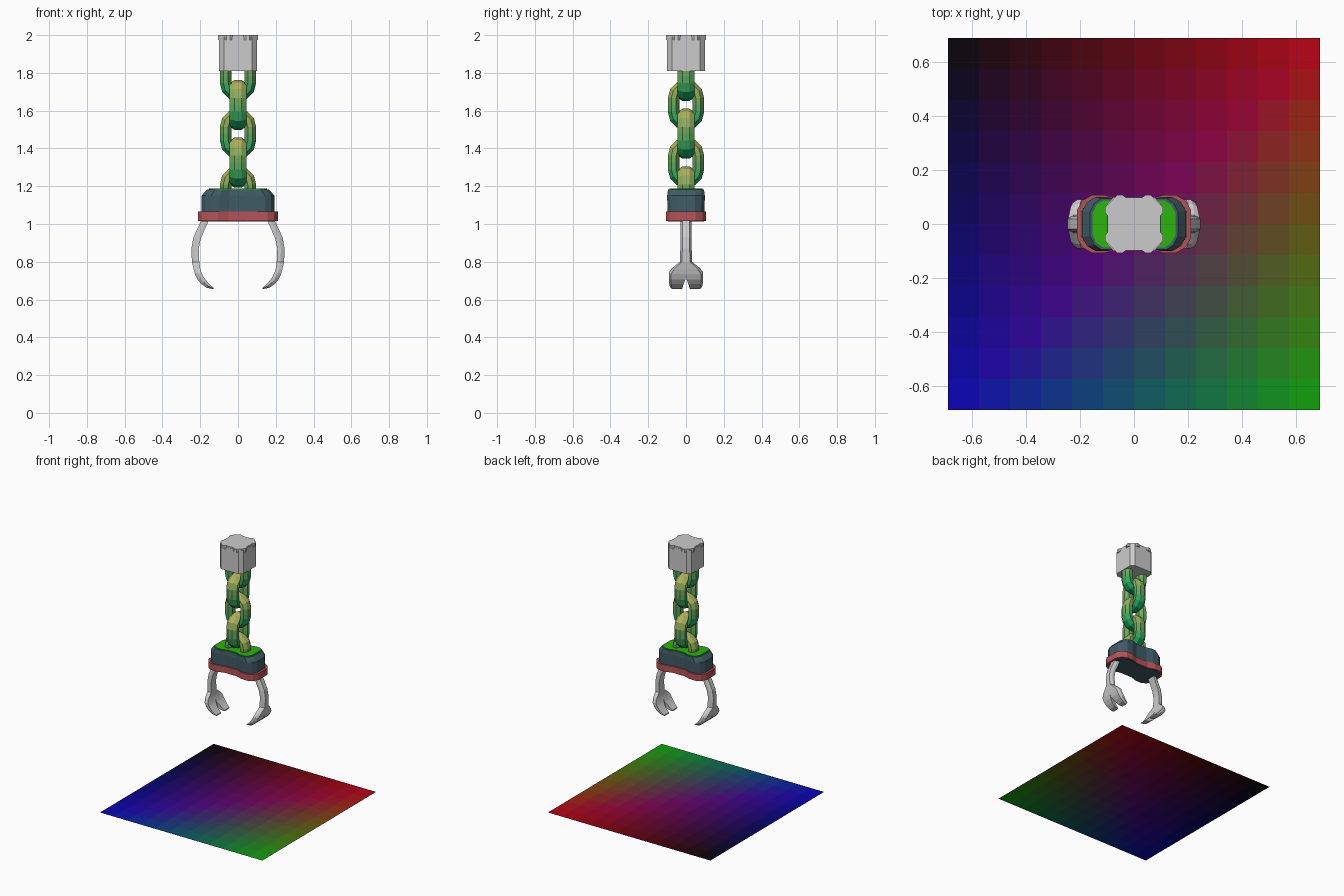
import bpy, bmesh
from math import sin, cos, pi

if "Cube" in bpy.data.objects:
    bpy.data.objects.remove(bpy.data.objects["Cube"])


def material(name, rgb):
    m = bpy.data.materials.new(name)
    m.diffuse_color = [(c / 255) ** 2.2 for c in rgb] + [1]
    m.use_nodes = True
    m.node_tree.nodes["Principled BSDF"].inputs["Base Color"].default_value = m.diffuse_color
    return m


def mix(a, b, t):
    return [p + (q - p) * t for p, q in zip(a, b)]


def finish(name, bm, mats=()):
    bmesh.ops.recalc_face_normals(bm, faces=bm.faces)
    me = bpy.data.meshes.new(name)
    bm.to_mesh(me)
    bm.free()
    for m in mats:
        me.materials.append(m)
    ob = bpy.data.objects.new(name, me)
    bpy.context.collection.objects.link(ob)
    return ob


def bridge(bm, a, b):
    n = len(a)
    return [bm.faces.new((a[i], a[(i + 1) % n], b[(i + 1) % n], b[i])) for i in range(n)]


def four_way(quarter):
    """Closed outline from a quarter profile running from +x towards +y."""
    q = list(quarter)
    half = q + [(-x, y) for x, y in reversed(q)]
    return half + [(-x, -y) for x, y in half]


def loft(name, outline, levels, mats=()):
    """Stack of scaled outlines: levels are (z, x scale, y scale)."""
    bm = bmesh.new()
    rings = [[bm.verts.new((x * sx, y * sy, z)) for x, y in outline] for z, sx, sy in levels]
    bm.faces.new(rings[0])
    bm.faces.new(rings[-1])
    for a, b in zip(rings, rings[1:]):
        bridge(bm, a, b)
    return finish(name, bm, mats)


# Floor plate, blended between its corner colours
RED, GREEN, BLUE = (190, 12, 20), (18, 172, 15), (12, 12, 190)
N, S = 12, 0.69
bm = bmesh.new()
grid = [[bm.verts.new((-S + 2 * S * i / N, -S + 2 * S * j / N, 0)) for j in range(N + 1)]
        for i in range(N + 1)]
floor_mats = []
for i in range(N):
    for j in range(N):
        f = bm.faces.new((grid[i][j], grid[i + 1][j], grid[i + 1][j + 1], grid[i][j + 1]))
        u, v = (i + .5) / N, (j + .5) / N
        r, b, g = min(u, v), 1 - max(u, v), max(u - v, 0)
        rgb = [12 * max(v - u, 0) + RED[k] * r + GREEN[k] * g + BLUE[k] * b for k in range(3)]
        f.material_index = len(floor_mats)
        floor_mats.append(material("floor_tint", rgb))
finish("floor_plate", bm, floor_mats)

# Chain links, alternating direction, green below fading to yellow above
STEPS = 10
link_mats = [material("link_tint", mix((25, 160, 92), (178, 176, 92), t / (STEPS - 1)))
             for t in range(STEPS)]


def chain_link(name, z, turned):
    R, L = 0.065, 0.036
    path = []
    for start, s in ((0, 1), (pi, -1)):
        path += [(start + pi * k / 6, s * L) for k in range(7)] + [(start + pi, 0)]
    bm = bmesh.new()
    rings = []
    for a, off in path:
        ring = []
        for k in range(8):
            t = 2 * pi * (k + .5) / 8
            r, d = R + 0.034 * cos(t), 0.048 * sin(t)
            x, h = r * cos(a), r * sin(a) + off
            ring.append(bm.verts.new((d, x, z + h) if turned else (x, d, z + h)))
        rings.append(ring)
    for i in range(len(rings)):
        for f in bridge(bm, rings[i - 1], rings[i]):
            t = (f.calc_center_median().z - z + 0.12) / 0.24
            f.material_index = max(0, min(STEPS - 1, int(t * STEPS)))
    finish(name, bm, link_mats)


for i in range(5):
    chain_link(f"chain_link_{i + 1}", 1.173 + 0.1525 * i, i % 2 == 1)

# Ceiling block with a lobed cap
loft("mount_block", four_way([(0.1, 0.075), (0.075, 0.1)]), [(1.81, 1, 1), (1.99, 1, 1)])
loft("mount_cap", four_way([(0.098, 0.03), (0.107, 0.042), (0.107, 0.062), (0.062, 0.107),
                            (0.042, 0.107), (0.03, 0.098)]), [(1.975, 1, 1), (2.0, 1, 1)])

# Claw base: waisted housing, rim and top panel
waisted = four_way([(1, 0.48), (0.9, 0.82), (0.74, 1), (0.5, 1), (0.24, 0.84)])
loft("claw_housing", waisted, [(1.012, 0.195, 0.096), (1.15, 0.193, 0.1),
                               (1.183, 0.163, 0.095)], [material("dark_teal", (66, 92, 102))])
loft("housing_rim", waisted, [(1.015, 0.212, 0.107), (1.065, 0.212, 0.107)],
     [material("dull_red", (180, 84, 88))])
loft("top_panel", waisted, [(1.18, 0.154, 0.087), (1.187, 0.154, 0.087)],
     [material("bright_green", (48, 178, 20))])

# Claw fingers: one quarter strip ending in a forked tip, mirrored in x and y
# outer x, z; inner x, z; half width; half notch
stations = [(0.185, 1.04, 0.150, 1.03, 0.030, 0), (0.208, 0.99, 0.172, 0.98, 0.030, 0),
            (0.236, 0.93, 0.198, 0.92, 0.030, 0), (0.247, 0.87, 0.208, 0.87, 0.030, 0),
            (0.244, 0.80, 0.205, 0.80, 0.033, 0), (0.235, 0.76, 0.200, 0.765, 0.075, 0),
            (0.228, 0.735, 0.194, 0.745, 0.09, 0), (0.215, 0.706, 0.184, 0.722, 0.091, 0.003),
            (0.194, 0.682, 0.168, 0.70, 0.09, 0.013), (0.165, 0.662, 0.152, 0.682, 0.086, 0.018),
            (0.130, 0.655, 0.130, 0.663, 0.080, 0.022)]
bm = bmesh.new()
rings = []
for xo, zo, xi, zi, w, n in stations:
    xm, zm = (xo + xi) / 2, (zo + zi) / 2
    rings.append([bm.verts.new(p) for p in ((xo, n, zo), (xo, w - 0.011, zo), (xm, w, zm),
                                            (xi, w, zi), (xi, n, zi))])
for i in range(len(rings) - 1):
    faces = bridge(bm, rings[i], rings[i + 1])
    if stations[i + 1][5] == 0:
        bm.faces.remove(faces[-1])
bm.faces.new(rings[0])
bm.faces.new(rings[-1])
fingers = finish("claw_fingers", bm)
mirror = fingers.modifiers.new("mirror", 'MIRROR')
mirror.use_axis = (True, True, False)
